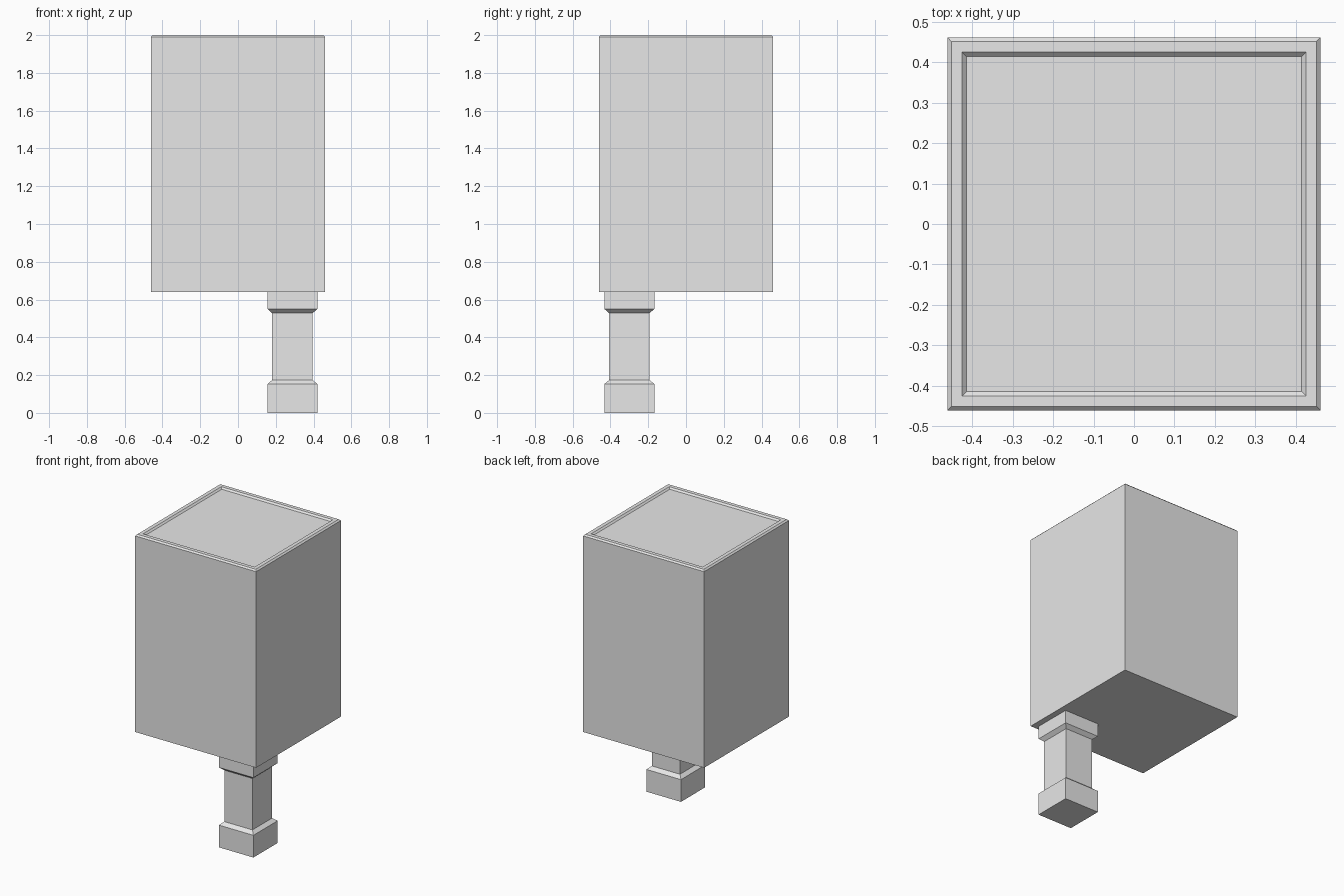
import bpy, bmesh

if "Cube" in bpy.data.objects:
    bpy.data.objects.remove(bpy.data.objects["Cube"])

# One flat grey for the whole model
grey = bpy.data.materials.new("light grey")
grey.diffuse_color = (0.8, 0.8, 0.8, 1)
grey.use_nodes = True
grey.node_tree.nodes["Principled BSDF"].inputs["Base Color"].default_value = grey.diffuse_color


def square_loft(name, cx, cy, profile):
    """Stack square rings of (half width, z) and cap both ends."""
    bm = bmesh.new()
    rings = [[bm.verts.new((cx + sx * h, cy + sy * h, z))
              for sx, sy in ((-1, -1), (1, -1), (1, 1), (-1, 1))]
             for h, z in profile]
    bm.faces.new(rings[0][::-1])
    for lo, hi in zip(rings, rings[1:]):
        for i in range(4):
            j = (i + 1) % 4
            bm.faces.new((lo[i], lo[j], hi[j], hi[i]))
    bm.faces.new(rings[-1])
    mesh = bpy.data.meshes.new(name)
    bm.to_mesh(mesh)
    bm.free()
    mesh.materials.append(grey)
    obj = bpy.data.objects.new(name, mesh)
    bpy.context.collection.objects.link(obj)
    return obj


# Tall box with a chamfered rim and a shallow sunken top panel
square_loft("box_body", 0, 0, [
    (0.461, 0.64), (0.461, 1.99), (0.451, 2.0),
    (0.425, 2.0), (0.414, 1.989)])

# Single corner post with a wide foot and a wide collar
square_loft("corner_post", 0.288, -0.3, [
    (0.132, 0.0), (0.132, 0.153), (0.107, 0.174),
    (0.107, 0.528), (0.132, 0.55), (0.132, 0.64)])
